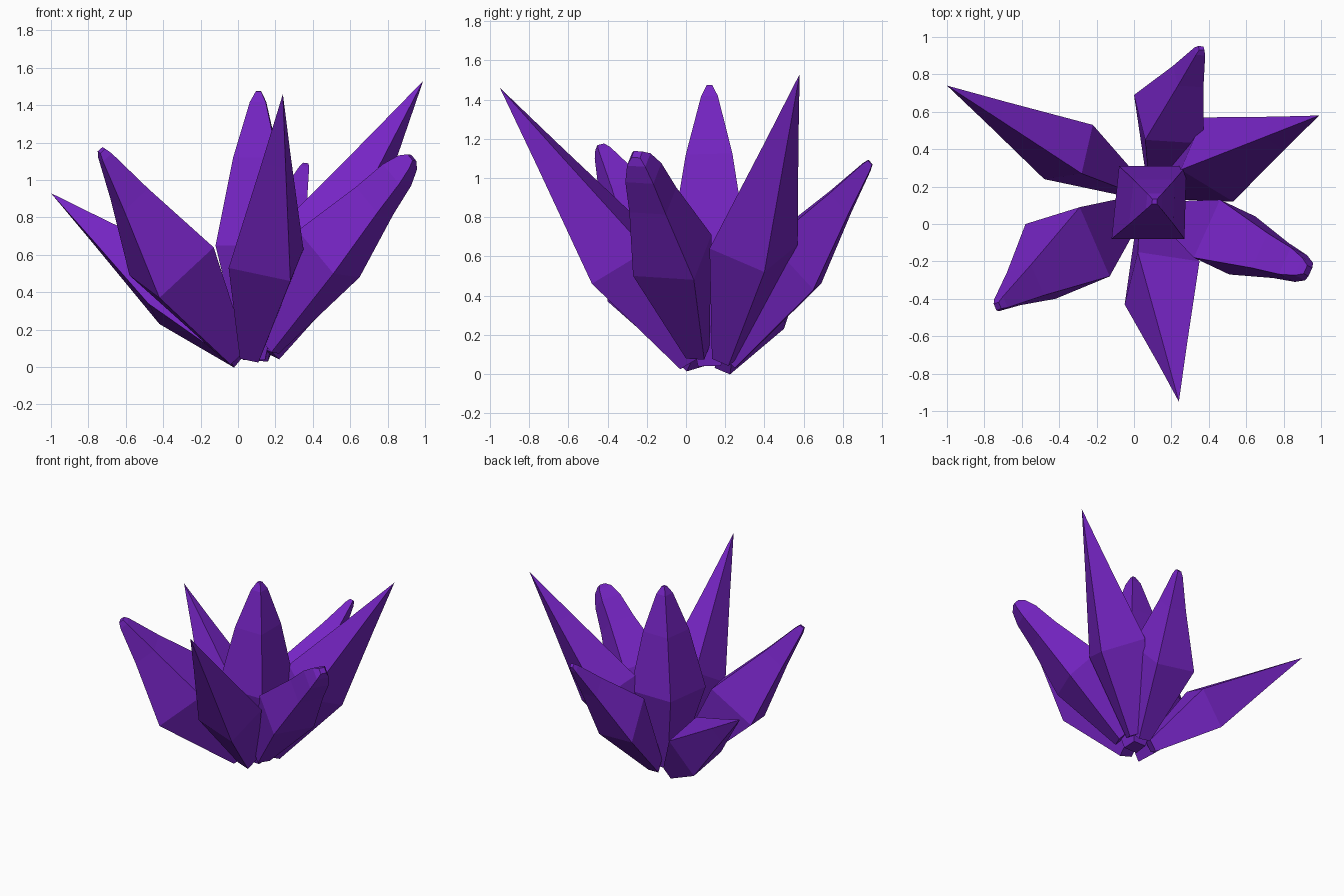
import bpy, bmesh
from mathutils import Vector

if "Cube" in bpy.data.objects:
    bpy.data.objects.remove(bpy.data.objects["Cube"])

purple = bpy.data.materials.new("crystal_purple")
purple.diffuse_color = (0.18, 0.018, 0.55, 1.0)
purple.use_nodes = True
purple.node_tree.nodes["Principled BSDF"].inputs["Base Color"].default_value = purple.diffuse_color

SHARP = [(0.6, 0.39)]
BLUNT = [(0.6, 0.44), (0.95, 0.16), (1.0, 0.09)]
ROUND = [(0.55, 0.6), (0.82, 0.46), (0.95, 0.3), (1.0, 0.14)]
CENTRE = [(0.57, 0.61), (0.93, 0.22), (1.0, 0.07)]


def crystal(name, base, girdle, tip, profile, foot=0.3):
    """Four-sided shard: small foot, wide girdle, then rings (t, scale) to the tip."""
    base, tip = Vector(base), Vector(tip)
    girdle = [Vector(p) for p in girdle]
    mid = sum(girdle, Vector()) / 4
    offs = [p - mid for p in girdle]
    bm = bmesh.new()
    rings = [(base, foot), (mid, 1.0)] + [(mid.lerp(tip, t), s) for t, s in profile]
    rings = [[bm.verts.new(c + o * s) for o in offs] for c, s in rings]
    for a, b in zip(rings, rings[1:]):
        for i in range(4):
            j = (i + 1) % 4
            bm.faces.new((a[i], a[j], b[j], b[i]))
    bm.faces.new(rings[0][::-1])
    if profile[-1][0] < 1:                       # pointed end
        apex = bm.verts.new(tip)
        for i in range(4):
            bm.faces.new((rings[-1][i], rings[-1][(i + 1) % 4], apex))
    else:                                        # worn, flat end
        bm.faces.new(rings[-1])
    bmesh.ops.recalc_face_normals(bm, faces=bm.faces)
    me = bpy.data.meshes.new(name)
    bm.to_mesh(me)
    bm.free()
    me.materials.append(purple)
    ob = bpy.data.objects.new(name, me)
    bpy.context.collection.objects.link(ob)
    return ob


# upright shard in the middle
crystal("centre_crystal", (0.09, 0.12, 0.04),
        [(-0.12, -0.08, 0.65), (0.27, -0.08, 0.65), (0.28, 0.31, 0.66), (-0.08, 0.31, 0.66)],
        (0.11, 0.12, 1.475), CENTRE)

# six shards leaning outwards
crystal("back_left_crystal", (0.0, 0.19, 0.05),
        [(-0.42, 0.50, 0.23), (-0.48, 0.24, 0.34), (-0.28, 0.27, 0.58), (-0.22, 0.53, 0.47)],
        (-1.0, 0.74, 0.93), SHARP)

crystal("front_left_crystal", (-0.02, 0.08, 0.07),
        [(-0.42, -0.40, 0.37), (-0.13, -0.28, 0.64), (-0.29, 0.09, 0.74), (-0.58, 0.0, 0.49)],
        (-0.73, -0.44, 1.16), BLUNT)

crystal("front_crystal", (0.07, 0.02, 0.06),
        [(-0.05, -0.43, 0.53), (0.28, -0.48, 0.46), (0.35, -0.20, 0.63), (0.02, -0.15, 0.70)],
        (0.24, -0.95, 1.46), SHARP)

crystal("front_right_crystal", (0.17, 0.06, 0.11),
        [(0.51, -0.27, 0.50), (0.65, 0.04, 0.48), (0.46, 0.13, 0.71), (0.32, -0.18, 0.73)],
        (0.93, -0.25, 1.12), ROUND)

crystal("back_right_crystal", (0.16, 0.20, 0.08),
        [(0.65, 0.40, 0.52), (0.37, 0.57, 0.66), (0.25, 0.29, 0.78), (0.53, 0.12, 0.64)],
        (0.99, 0.58, 1.53), SHARP)

crystal("back_crystal", (0.12, 0.22, 0.07),
        [(0.0, 0.69, 0.46), (0.32, 0.65, 0.43), (0.37, 0.43, 0.67), (0.06, 0.45, 0.71)],
        (0.36, 0.94, 1.08), BLUNT)
